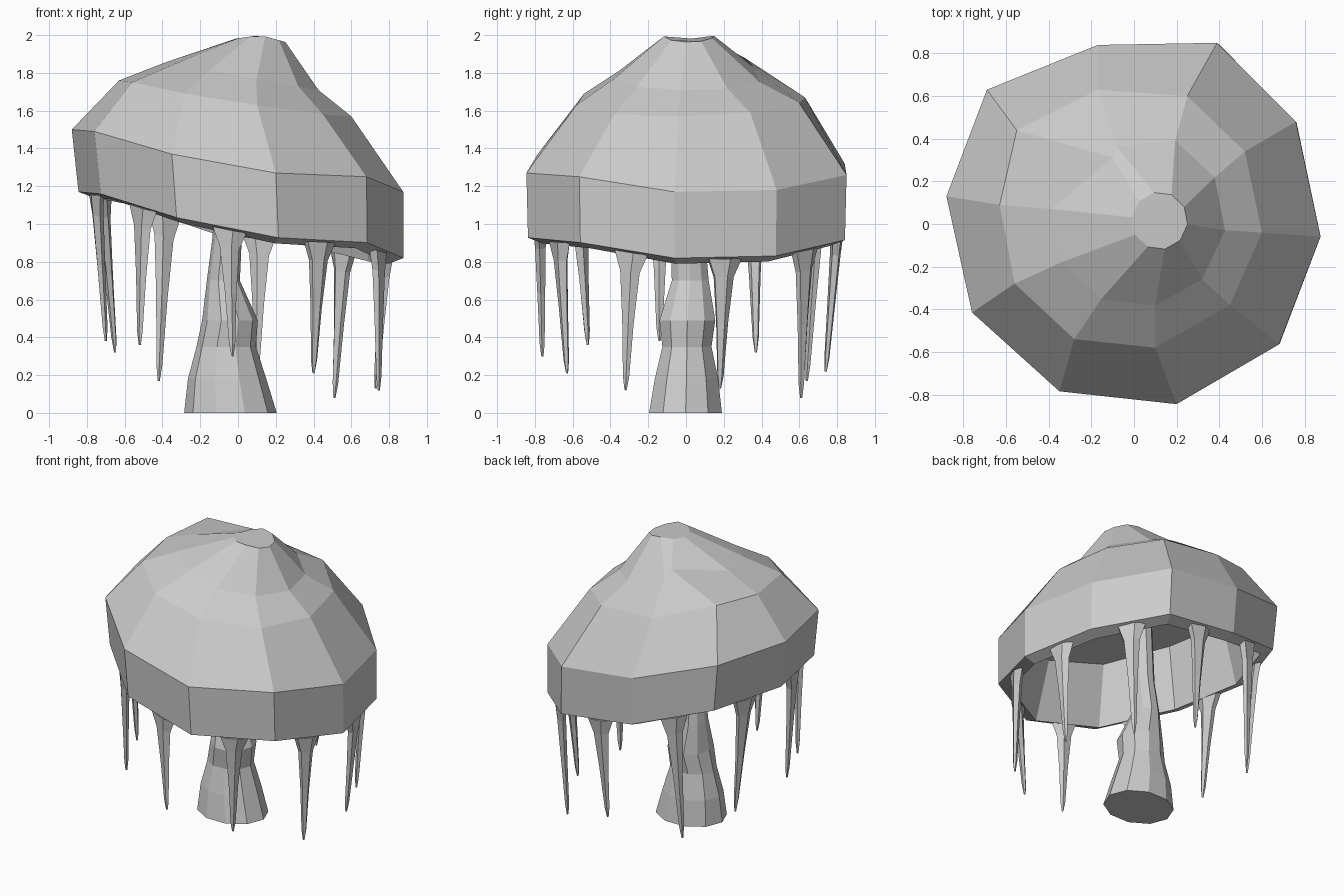
import bpy
from math import cos, sin, radians
from mathutils import Vector

if "Cube" in bpy.data.objects:
    bpy.data.objects.remove(bpy.data.objects["Cube"])


def loft(name, rings):
    """Skin equal-sized rings and cap both ends."""
    n = len(rings[0])
    verts = [tuple(p) for ring in rings for p in ring]
    faces = []
    for k in range(len(rings) - 1):
        for i in range(n):
            j = (i + 1) % n
            a, b = k * n, (k + 1) * n
            faces.append((a + i, a + j, b + j, b + i))
    faces.append(tuple(reversed(range(n))))
    faces.append(tuple(range((len(rings) - 1) * n, len(rings) * n)))
    mesh = bpy.data.meshes.new(name)
    mesh.from_pydata(verts, [], faces)
    mesh.update()
    obj = bpy.data.objects.new(name, mesh)
    bpy.context.collection.objects.link(obj)
    return obj


def circle(n, cx, cy, rx, ry, phase, height):
    pts = []
    for i in range(n):
        a = radians(phase + 360 * i / n)
        x, y = cx + rx * cos(a), cy + ry * sin(a)
        pts.append((x, y, height(x)))
    return pts


def shift(ring, s, dz):
    return [(x * s, y * s, z + dz) for x, y, z in ring]


# Tilted ten-sided cap, hollow underneath
rim = [(.39, .85, 1.26), (-.17, .84, 1.32), (-.69, .63, 1.47), (-.88, .13, 1.50),
       (-.76, -.415, 1.49), (-.35, -.785, 1.37), (.20, -.845, 1.27), (.68, -.565, 1.25),
       (.875, -.06, 1.17), (.76, .48, 1.18)]
shoulder = [(.25, .60, 1.64), (-.17, .63, 1.67), (-.55, .44, 1.79), (-.63, .09, 1.76),
            (-.56, -.28, 1.75), (-.28, -.54, 1.69), (.10, -.58, 1.63), (.45, -.38, 1.58),
            (.60, -.04, 1.57), (.52, .34, 1.59)]
upper = circle(10, .02, .02, .41, .41, 65, lambda x: 1.785 - .18 * x)
upper[1], upper[2] = (-.08, .36, 1.83), (-.10, .31, 1.88)   # fold at the back left
crown = circle(10, .12, .015, .132, .135, 65, lambda x: 2.0 - .28 * max(x - .12, (.12 - x) * .5, 0))
lower = [(x * .98 + .018, y * .99, z - .34 - .012 * x) for x, y, z in rim]
loft("cap", [shift(lower, .79, .39), shift(lower, .91, -.03), lower, rim, shoulder, upper, crown])

# Bulging stem: z, x min, x max, y min, y max
stem = [(0, -.285, .205, -.195, .19), (.18, -.265, .15, -.165, .17), (.35, -.22, .095, -.125, .135),
        (.49, -.19, .105, -.14, .155), (.70, -.165, .01, -.075, .12), (.93, -.135, .02, -.08, .10),
        (1.40, -.11, .04, -.08, .10)]
loft("stem", [circle(10, (a + b) / 2, (c + d) / 2, (b - a) / 2, (d - c) / 1.9, 0, lambda x, z=z: z)
              for z, a, b, c, d in stem])

# One drip under each side of the rim: tip positions, in rim order
tips = [(-.42, .64, .17), (-.65, .37, .32), (-.70, -.14, .38), (-.52, -.52, .36), (-.03, -.76, .30),
        (.40, -.63, .21), (.745, -.32, .12), (.73, .18, .13), (.51, .61, .08), (.10, .74, .22)]
tips = tips[-1:] + tips[:-1]
# fraction of length, half width along rim, half thickness
profile = [(0, .10, .036), (.14, .058, .03), (.5, .034, .022), (.9, .018, .014), (1, .006, .006)]
for k, tip in enumerate(tips):
    a, b = Vector(lower[k]), Vector(lower[(k + 1) % 10])
    side = (b - a).normalized()
    out = Vector((side.y, -side.x, 0)).normalized()
    mid = (a + b) / 2
    top = Vector((mid.x * .955, mid.y * .955, mid.z - .01))
    rings = []
    for t, w, d in reversed(profile):
        c = top.lerp(Vector(tip), t)
        rings.append([c + side * w * cos(radians(-72 * i)) + out * d * sin(radians(-72 * i))
                      for i in range(5)][::-1])
    loft(f"drip_{k + 1}", rings)
